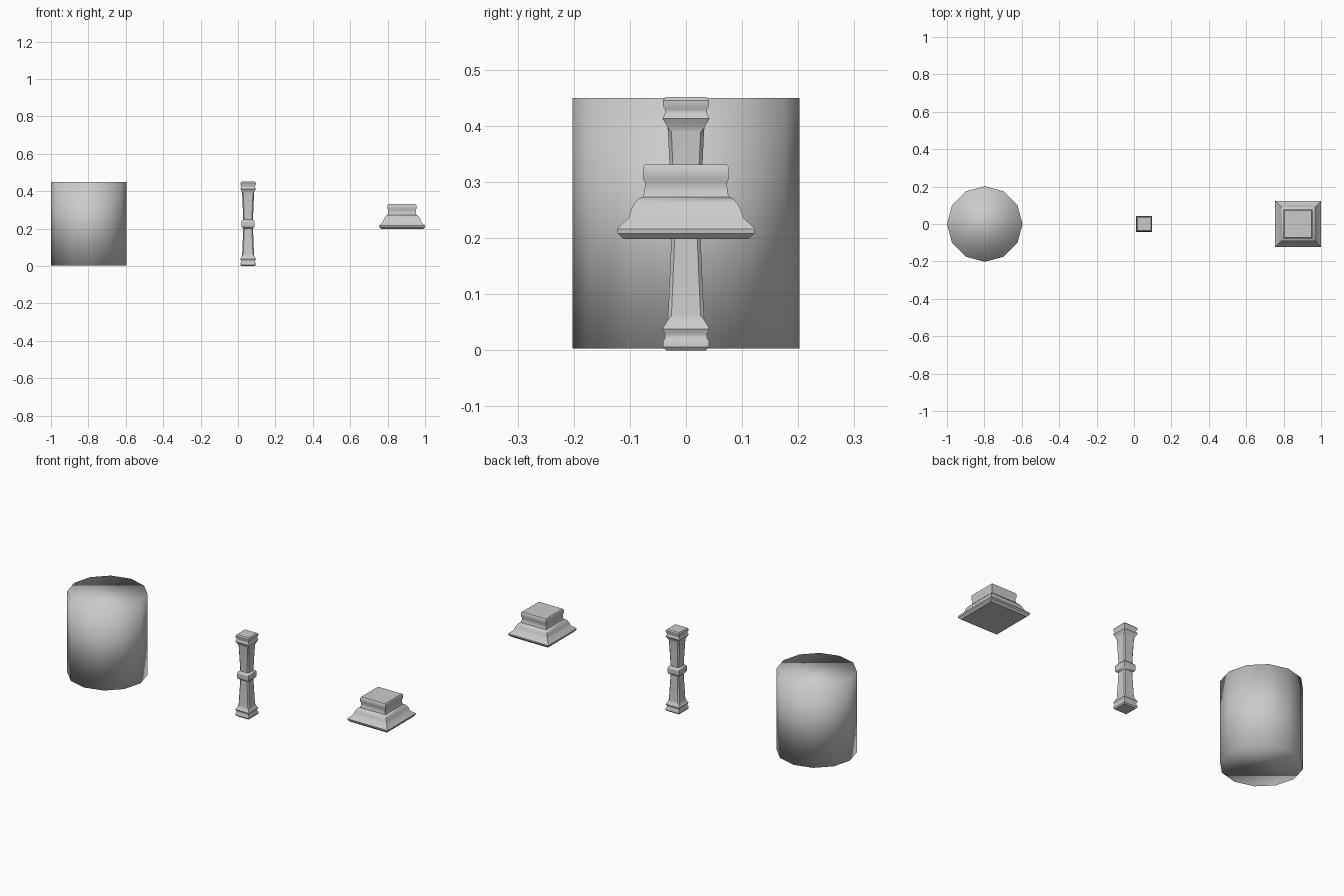
import bpy, bmesh

if "Cube" in bpy.data.objects:
    bpy.data.objects.remove(bpy.data.objects["Cube"])


def loft(name, cx, levels, angle=0.6):
    """Square section lofted through (z, half width, corner chamfer) levels."""
    bm = bmesh.new()
    rings = []
    for z, r, c in levels:
        k = r - c
        pts = [(r, -k), (r, k), (k, r), (-k, r), (-r, k), (-r, -k), (-k, -r), (k, -r)]
        rings.append([bm.verts.new((cx + x, y, z)) for x, y in pts])
    for a, b in zip(rings, rings[1:]):
        for i in range(8):
            j = (i + 1) % 8
            bm.faces.new((a[i], a[j], b[j], b[i]))
    bm.faces.new(rings[0][::-1])
    bm.faces.new(rings[-1])
    bmesh.ops.remove_doubles(bm, verts=bm.verts, dist=1e-5)
    bmesh.ops.recalc_face_normals(bm, faces=bm.faces)
    me = bpy.data.meshes.new(name)
    bm.to_mesh(me)
    bm.free()
    ob = bpy.data.objects.new(name, me)
    bpy.context.collection.objects.link(ob)
    bpy.ops.object.select_all(action='DESELECT')
    bpy.context.view_layer.objects.active = ob
    ob.select_set(True)
    bpy.ops.object.shade_smooth_by_angle(angle=angle)
    return ob


# Twelve-sided drum, smooth shaded all over including the caps
bpy.ops.mesh.primitive_cylinder_add(vertices=12, radius=0.202, depth=0.447,
                                    location=(-0.798, 0, 0.2265))
bpy.context.object.name = "drum"
bpy.ops.object.shade_smooth()

# Square baluster: lower half profile mirrored to the top
half = [(0.0, 0.036, 0), (0.006, 0.041, 0), (0.016, 0.041, 0), (0.022, 0.037, 0),
        (0.028, 0.037, 0), (0.038, 0.042, 0), (0.053, 0.033, 0), (0.062, 0.032, 0.006),
        (0.13, 0.029, 0.006), (0.202, 0.026, 0.006), (0.207, 0.032, 0),
        (0.213, 0.035, 0), (0.219, 0.035, 0)]
loft("baluster", 0.054, half + [(0.451 - z, r, c) for z, r, c in reversed(half)])

# Moulded square plinth
plinth = [(0.198, 0.112), (0.208, 0.122), (0.216, 0.123), (0.222, 0.118), (0.236, 0.102),
          (0.252, 0.097), (0.263, 0.091), (0.271, 0.084), (0.273, 0.077), (0.283, 0.074),
          (0.299, 0.073), (0.307, 0.077), (0.325, 0.077), (0.331, 0.073)]
loft("plinth", 0.877, [(z, r, 0) for z, r in plinth])
